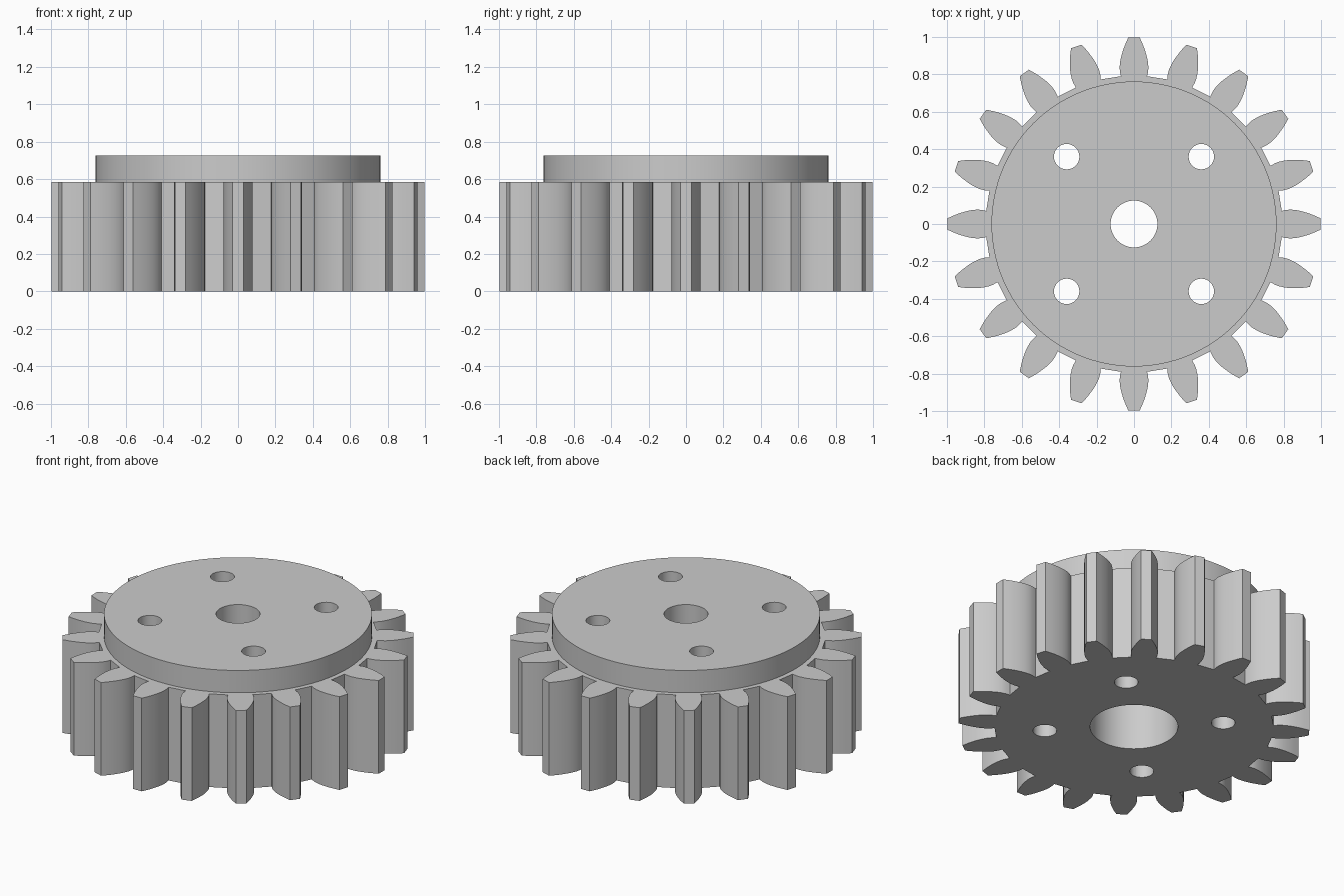
import bpy, bmesh, math

if "Cube" in bpy.data.objects:
    bpy.data.objects.remove(bpy.data.objects["Cube"])

TEETH = 20
GEAR_TOP, HUB_TOP = 0.585, 0.725

steel = bpy.data.materials.new("plain grey")
steel.diffuse_color = (0.6, 0.6, 0.6, 1)
steel.use_nodes = True
steel.node_tree.nodes["Principled BSDF"].inputs["Base Color"].default_value = steel.diffuse_color


def prism(name, outline, z0, z1):
    """Extrude a flat outline from z0 to z1."""
    bm = bmesh.new()
    base = bm.faces.new([bm.verts.new((x, y, z0)) for x, y in outline])
    top = bmesh.ops.extrude_face_region(bm, geom=[base], use_keep_orig=True)
    for v in top["geom"]:
        if isinstance(v, bmesh.types.BMVert):
            v.co.z = z1
    bmesh.ops.recalc_face_normals(bm, faces=bm.faces)
    mesh = bpy.data.meshes.new(name)
    bm.to_mesh(mesh)
    bm.free()
    mesh.materials.append(steel)
    obj = bpy.data.objects.new(name, mesh)
    bpy.context.collection.objects.link(obj)
    return obj


def circle(r, cx=0, cy=0, n=64):
    return [(cx + r * math.cos(2 * math.pi * i / n),
             cy + r * math.sin(2 * math.pi * i / n)) for i in range(n)]


def combine(target, other, operation):
    """Boolean the helper into the target and drop the helper."""
    mod = target.modifiers.new(operation.lower(), 'BOOLEAN')
    mod.operation, mod.object, mod.solver = operation, other, 'EXACT'
    bpy.context.view_layer.objects.active = target
    bpy.ops.object.modifier_apply(modifier=mod.name)
    bpy.data.objects.remove(other)


# Tooth flank: distance from the axis, half width
flank = [(0.79, 0.070), (0.815, 0.0755), (0.84, 0.077), (0.865, 0.0745), (0.89, 0.070),
         (0.915, 0.063), (0.94, 0.0548), (0.965, 0.045), (0.998, 0.030)]
tooth = [(r, -w) for r, w in flank] + [(r, w) for r, w in reversed(flank)]
outline = []
for i in range(TEETH):
    a = 2 * math.pi * i / TEETH
    c, s = math.cos(a), math.sin(a)
    outline += [(r * c - w * s, r * s + w * c) for r, w in tooth]

# Toothed body with the raised round hub
gear = prism("gear", outline, 0, GEAR_TOP)
combine(gear, prism("hub", circle(0.762, n=128), 0.3, HUB_TOP), 'UNION')

# Wide bore from below, narrow shaft hole through the hub
combine(gear, prism("bore_cutter", circle(0.25), -0.1, GEAR_TOP - 0.005), 'DIFFERENCE')
combine(gear, prism("shaft_cutter", circle(0.125), 0.4, 1), 'DIFFERENCE')

# Four bolt holes
for sx in (-1, 1):
    for sy in (-1, 1):
        hole = prism("bolt_cutter", circle(0.068, 0.36 * sx, 0.36 * sy, 32), -0.1, 1)
        combine(gear, hole, 'DIFFERENCE')

gear.select_set(True)
bpy.context.view_layer.objects.active = gear
bpy.ops.object.shade_smooth_by_angle(angle=math.radians(25))
